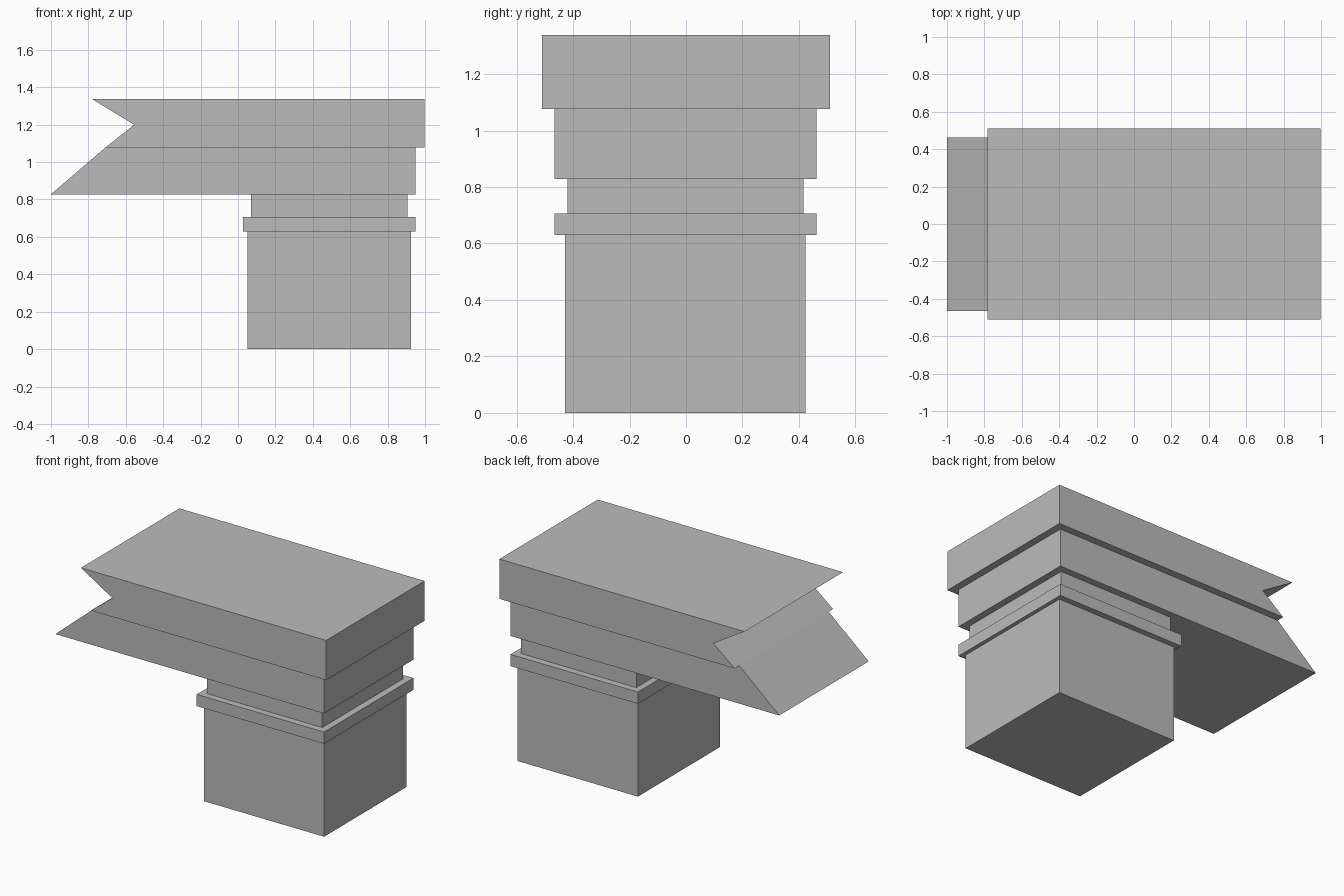
import bpy
import bmesh

cube = bpy.data.objects.get("Cube")
if cube:
    bpy.data.objects.remove(cube, do_unlink=True)

stone = bpy.data.materials.new("grey stone")
stone.use_nodes = True
COLOUR = (0.5, 0.5, 0.5, 1.0)
stone.diffuse_color = COLOUR
stone.node_tree.nodes["Principled BSDF"].inputs["Base Color"].default_value = COLOUR


def slab(name, profile, front, back):
    """Extrude an x-z outline from front to back."""
    bm = bmesh.new()
    face = bm.faces.new([bm.verts.new((x, front, z)) for x, z in profile])
    out = bmesh.ops.extrude_face_region(bm, geom=[face])
    moved = [v for v in out["geom"] if isinstance(v, bmesh.types.BMVert)]
    bmesh.ops.translate(bm, verts=moved, vec=(0, back - front, 0))
    bmesh.ops.recalc_face_normals(bm, faces=bm.faces)
    mesh = bpy.data.meshes.new(name)
    bm.to_mesh(mesh)
    bm.free()
    mesh.materials.append(stone)
    obj = bpy.data.objects.new(name, mesh)
    bpy.context.collection.objects.link(obj)


def block(name, x0, x1, z0, z1, front, back):
    slab(name, [(x0, z0), (x1, z0), (x1, z1), (x0, z1)], front, back)


# Square pillar with its collar and neck
block("pillar_shaft", 0.052, 0.925, 0, 0.63, -0.429, 0.424)
block("pillar_collar", 0.026, 0.95, 0.63, 0.707, -0.465, 0.462)
block("pillar_neck", 0.069, 0.905, 0.707, 0.828, -0.42, 0.416)

# Stacked beams with a broken left end
slab("lower_beam", [(-1, 0.828), (0.95, 0.828), (0.95, 1.077), (-0.71, 1.077)],
     -0.465, 0.462)
slab("upper_beam", [(-0.71, 1.077), (0.997, 1.077), (0.997, 1.338),
                    (-0.782, 1.338), (-0.555, 1.2)], -0.51, 0.51)
